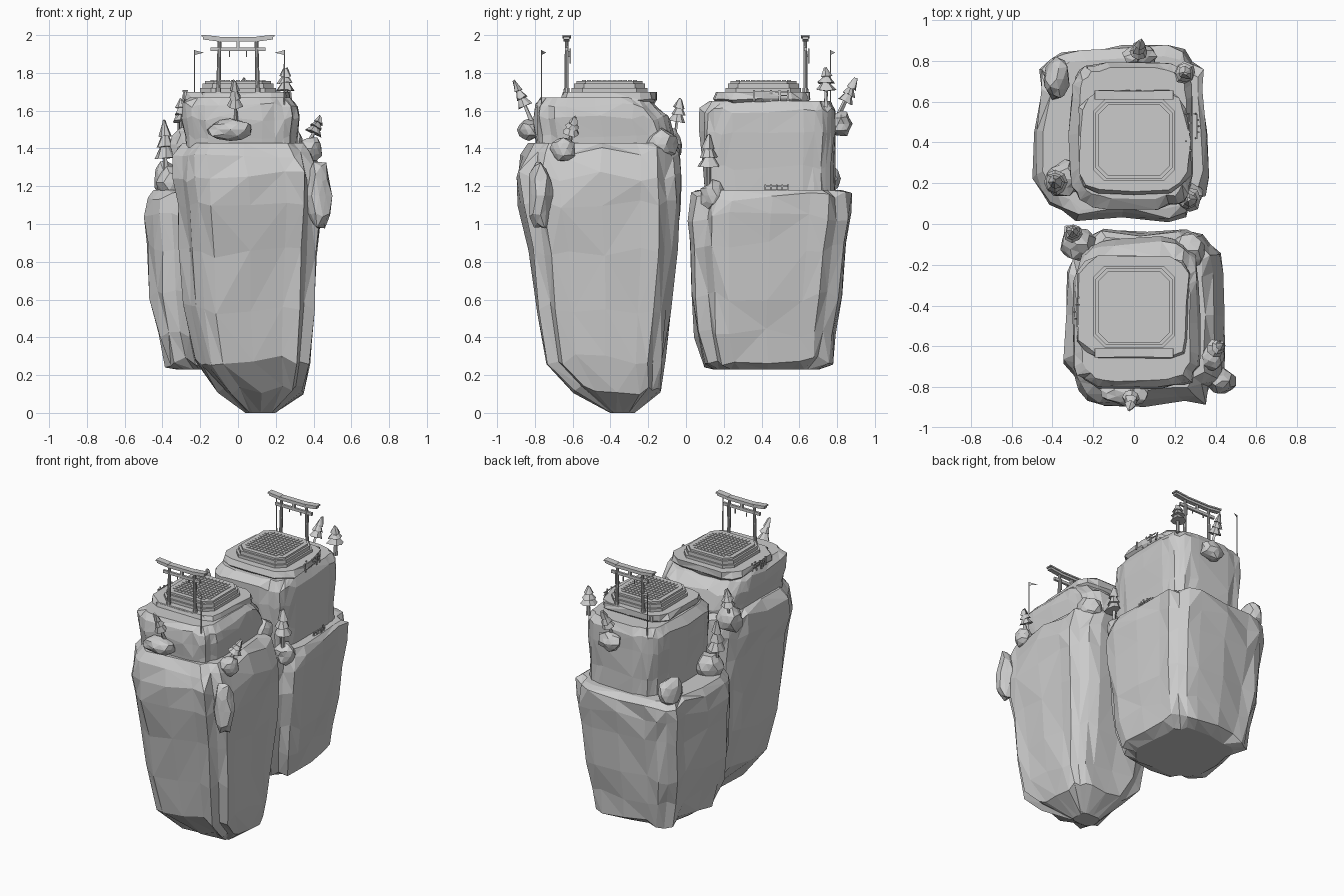
import bpy, bmesh, math, random
from mathutils import Vector, Matrix

cube = bpy.data.objects.get("Cube")
if cube:
    bpy.data.objects.remove(cube, do_unlink=True)

rng = random.Random(7)
stone = bpy.data.materials.new("grey stone")
stone.use_nodes = True
stone.diffuse_color = (0.6, 0.6, 0.6, 1)
stone.node_tree.nodes["Principled BSDF"].inputs["Base Color"].default_value = (0.6, 0.6, 0.6, 1)


def finish(name, bm):
    bmesh.ops.recalc_face_normals(bm, faces=bm.faces)
    mesh = bpy.data.meshes.new(name)
    bm.to_mesh(mesh)
    bm.free()
    mesh.materials.append(stone)
    obj = bpy.data.objects.new(name, mesh)
    bpy.context.collection.objects.link(obj)
    return obj


def rock(name, rings, n=24, ridge=0.05, rough=0.03, lift=0.03, power=0.5):
    """Craggy column lofted through rings of (z, x0, x1, y0, y1)."""
    bm = bmesh.new()
    columns = [rng.uniform(-ridge, ridge) for _ in range(n)]
    loops = []
    for k, (z, x0, x1, y0, y1) in enumerate(rings):
        loop = []
        inner = 0 < k < len(rings) - 1
        for i in range(n):
            a = math.tau * i / n
            c, s = math.cos(a), math.sin(a)
            r = 1 + columns[i] + rng.uniform(-rough, rough)
            x = (x0 + x1) / 2 + r * (x1 - x0) / 2 * math.copysign(abs(c) ** power, c)
            y = (y0 + y1) / 2 + r * (y1 - y0) / 2 * math.copysign(abs(s) ** power, s)
            dz = rng.uniform(-lift, lift) if inner else 0
            loop.append(bm.verts.new((x, y, z + dz)))
        loops.append(loop)
    for low, high in zip(loops, loops[1:]):
        for i in range(n):
            j = (i + 1) % n
            a, b, c, d = low[i], low[j], high[j], high[i]
            tris = [(a, b, c), (a, c, d)] if rng.random() < 0.5 else [(a, b, d), (b, c, d)]
            for t in tris:
                bm.faces.new(t)
    bm.faces.new(loops[0])
    bm.faces.new(loops[-1])
    return finish(name, bm)


def boulder(name, loc, size):
    bm = bmesh.new()
    bmesh.ops.create_icosphere(bm, subdivisions=2, radius=1)
    for v in bm.verts:
        v.co = Vector(loc) + Vector(p * q for p, q in zip(v.co, size)) * rng.uniform(0.8, 1.1)
    return finish(name, bm)


def add_box(bm, center, size, tilt=0.0):
    m = Matrix.Translation(center) @ Matrix.Rotation(tilt, 4, 'Y') @ Matrix.Diagonal((*size, 1))
    bmesh.ops.create_cube(bm, size=1, matrix=m)


def add_cone(bm, low, high, r0, r1, n=7):
    low, high = Vector(low), Vector(high)
    axis = high - low
    m = Matrix.Translation((low + high) / 2) @ axis.to_track_quat('Z', 'Y').to_matrix().to_4x4()
    bmesh.ops.create_cone(bm, cap_ends=True, segments=n, radius1=r0, radius2=r1,
                          depth=axis.length, matrix=m)


def octagon_tiers(name, cy, tiers):
    """Stacked chamfered square slabs of (z0, z1, half width)."""
    bm = bmesh.new()
    for z0, z1, h in tiers:
        k = h * 0.72
        pts = [(h, -k), (h, k), (k, h), (-k, h), (-h, k), (-h, -k), (-k, -h), (k, -h)]
        low = [bm.verts.new((x, cy + y, z0)) for x, y in pts]
        high = [bm.verts.new((x, cy + y, z1)) for x, y in pts]
        bm.faces.new(low)
        bm.faces.new(high)
        for i in range(8):
            j = (i + 1) % 8
            bm.faces.new((low[i], low[j], high[j], high[i]))
    return finish(name, bm)


def gate(name, y):
    bm = bmesh.new()
    for s in (-1, 1):
        add_cone(bm, (s * 0.105, y, 1.66), (s * 0.098, y, 1.965), 0.012, 0.01, 10)
        add_cone(bm, (s * 0.105, y, 1.68), (s * 0.105, y, 1.72), 0.017, 0.015, 10)
        # upturned lintel halves
        add_box(bm, (s * 0.05, y, 1.974), (0.105, 0.03, 0.018))
        add_box(bm, (s * 0.14, y, 1.98), (0.09, 0.032, 0.018), -s * 0.13)
        add_box(bm, (s * 0.05, y, 1.986), (0.105, 0.042, 0.01))
        add_box(bm, (s * 0.145, y, 1.992), (0.095, 0.044, 0.01), -s * 0.1)
        # hanging tassels
        add_box(bm, (s * 0.045, y + 0.012, 1.9), (0.006, 0.004, 0.03))
    add_box(bm, (0, y, 1.925), (0.29, 0.016, 0.02))
    add_box(bm, (0, y, 1.95), (0.018, 0.016, 0.04))
    add_box(bm, (0.1, y + 0.018, 1.89), (0.01, 0.008, 0.08))
    return finish(name, bm)


def tree(name, base, top, r):
    """Bent trunk carrying tiers of drooping faceted canopy."""
    bm = bmesh.new()
    base, top = Vector(base), Vector(top)
    add_cone(bm, base, base.lerp(top, 0.8), r * 0.22, r * 0.12, 6)
    for low, high, k in ((0.42, 0.66, 1.0), (0.6, 0.82, 0.8), (0.76, 1.0, 0.58)):
        add_cone(bm, base.lerp(top, low), base.lerp(top, high), r * k, r * k * 0.25, 8)
    for v in bm.verts:
        v.co += Vector(rng.uniform(-0.006, 0.006) for _ in range(3))
    return finish(name, bm)


def flag(name, x, y, side):
    bm = bmesh.new()
    add_cone(bm, (x, y, 1.6), (x, y, 1.92), 0.004, 0.003, 6)
    pts = [(x, y, 1.92), (x, y, 1.895), (x + side * 0.05, y + 0.025, 1.907)]
    bm.faces.new([bm.verts.new(p) for p in pts])
    return finish(name, bm)


def fence(name, x, y0, y1, z):
    bm = bmesh.new()
    for i in range(5):
        y = y0 + (y1 - y0) * i / 4
        add_box(bm, (x + rng.uniform(-0.01, 0.01), y, z + 0.02), (0.008, 0.008, 0.06), rng.uniform(-0.3, 0.3))
    for h in (0.02, 0.04):
        add_box(bm, (x, (y0 + y1) / 2, z + h), (0.005, y1 - y0, 0.006))
    return finish(name, bm)


# Front floating rock
rock("front_lower_rock", [
    (0.0, 0.04, 0.2, -0.4, -0.27), (0.12, -0.1, 0.35, -0.6, -0.13),
    (0.28, -0.23, 0.39, -0.74, -0.11), (0.55, -0.28, 0.41, -0.78, -0.07),
    (0.85, -0.3, 0.43, -0.82, -0.04), (1.1, -0.32, 0.45, -0.87, -0.02),
    (1.25, -0.34, 0.45, -0.89, -0.02), (1.38, -0.34, 0.4, -0.86, -0.03),
    (1.43, -0.29, 0.35, -0.82, -0.07)])
rock("front_upper_rock", [
    (1.32, -0.27, 0.31, -0.79, -0.08), (1.46, -0.28, 0.32, -0.8, -0.07),
    (1.56, -0.3, 0.33, -0.81, -0.1), (1.63, -0.3, 0.32, -0.8, -0.17),
    (1.67, -0.26, 0.28, -0.77, -0.2)], n=30, ridge=0.03, rough=0.02, lift=0.015, power=0.45)

# Back floating rock
rock("back_lower_rock", [
    (0.23, -0.32, 0.2, 0.16, 0.7), (0.27, -0.38, 0.27, 0.1, 0.77),
    (0.42, -0.42, 0.3, 0.06, 0.79), (0.62, -0.45, 0.33, 0.04, 0.82),
    (0.88, -0.46, 0.35, 0.03, 0.85), (1.04, -0.48, 0.36, 0.03, 0.87),
    (1.15, -0.47, 0.36, 0.05, 0.87), (1.18, -0.43, 0.33, 0.09, 0.82)])
rock("back_upper_rock", [
    (1.1, -0.29, 0.28, 0.11, 0.78), (1.3, -0.3, 0.28, 0.09, 0.78),
    (1.48, -0.31, 0.29, 0.08, 0.79), (1.6, -0.31, 0.29, 0.08, 0.79),
    (1.65, -0.27, 0.26, 0.13, 0.76)], n=30, ridge=0.03, rough=0.02, lift=0.015, power=0.4)

# Slabs, stepped platforms, paving and gates
for side, s, cy in (("front", -1, -0.405), ("back", 1, 0.41)):
    rock(side + "_ground_slab", [
        (1.62, -0.24, 0.24, cy - 0.23, cy + 0.23), (1.66, -0.28, 0.28, cy - 0.26, cy + 0.26),
        (1.7, -0.27, 0.27, cy - 0.25, cy + 0.25)], n=16, rough=0.04, lift=0.005)
    octagon_tiers(side + "_platform", cy, [
        (1.68, 1.72, 0.2), (1.72, 1.745, 0.188), (1.745, 1.758, 0.175)])
    bm = bmesh.new()
    for i in range(11):
        for j in range(11):
            x, y = (i - 5) * 0.027, (j - 5) * 0.027
            if abs(x) + abs(y) < 0.26:
                add_box(bm, (x, cy + y, 1.759), (0.022, 0.022, 0.005))
    finish(side + "_paving", bm)
    bm = bmesh.new()
    add_box(bm, (0, s * 0.632, 1.675), (0.38, 0.04, 0.04))
    finish(side + "_gate_step", bm)
    gate(side + "_gate", s * 0.632)
flag("front_flag", 0.245, -0.765, -1)
flag("back_flag", -0.23, 0.765, 1)

# Ledges and boulders
for name, loc, size in (
        ("front_ledge", (-0.04, -0.83, 1.5), (0.13, 0.06, 0.06)),
        ("back_ledge", (0.03, 0.82, 1.53), (0.09, 0.06, 0.07)),
        ("front_side_boulder", (0.39, -0.65, 1.4), (0.06, 0.07, 0.07)),
        ("front_corner_boulder", (-0.28, -0.1, 1.42), (0.09, 0.09, 0.1)),
        ("front_rear_boulder", (0.26, -0.13, 1.42), (0.1, 0.09, 0.09)),
        ("front_outcrop", (0.43, -0.77, 1.15), (0.07, 0.07, 0.2)),
        ("back_corner_boulder", (-0.38, 0.71, 1.24), (0.07, 0.11, 0.1)),
        ("back_side_boulder", (-0.34, 0.22, 1.22), (0.09, 0.1, 0.1)),
        ("back_front_boulder", (0.26, 0.14, 1.15), (0.08, 0.07, 0.08))):
    boulder(name, loc, size)

# Trees
for i, (base, top, r) in enumerate((
        ((-0.01, -0.81, 1.53), (-0.02, -0.91, 1.76), 0.04),
        ((0.37, -0.62, 1.42), (0.44, -0.59, 1.57), 0.045),
        ((-0.3, -0.06, 1.46), (-0.3, -0.03, 1.66), 0.048),
        ((-0.38, 0.2, 1.2), (-0.39, 0.21, 1.55), 0.06),
        ((0.27, 0.12, 1.18), (0.27, 0.12, 1.47), 0.06),
        ((0.25, 0.74, 1.62), (0.25, 0.74, 1.83), 0.055),
        ((0.02, 0.8, 1.56), (0.03, 0.9, 1.77), 0.045))):
    tree("tree_%d" % (i + 1), base, top, r)

# Small broken fences
fence("back_fence", 0.27, 0.36, 0.54, 1.66)
fence("back_ledge_fence", 0.31, 0.42, 0.54, 1.16)
fence("front_fence", -0.28, -0.5, -0.36, 1.66)
